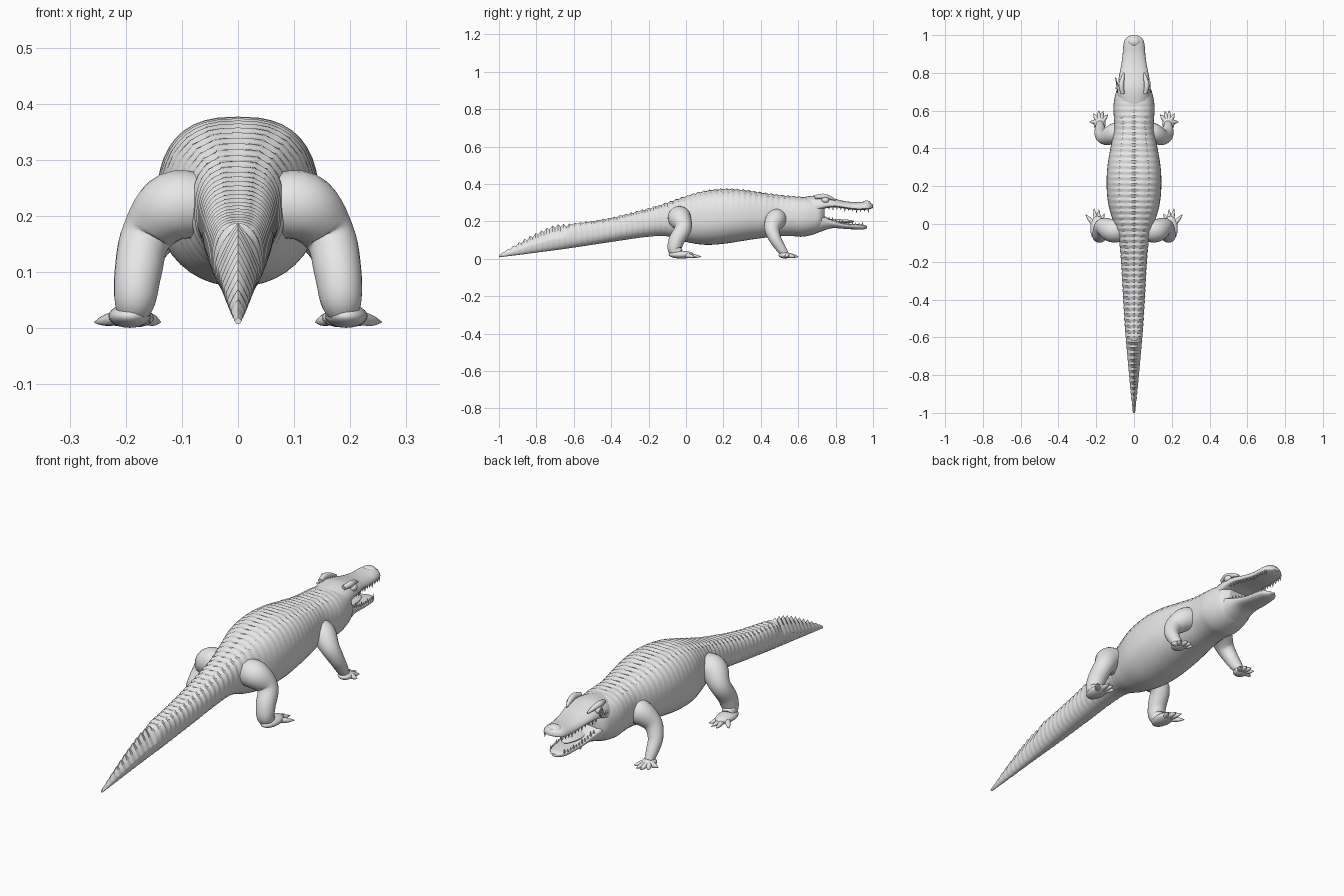
import bpy, bmesh, math
from mathutils import Vector, Matrix

cube = bpy.data.objects.get("Cube")
if cube:
    bpy.data.objects.remove(cube)

grey = bpy.data.materials.new("plain grey")
grey.use_nodes = True
grey.diffuse_color = (0.8, 0.8, 0.8, 1)
grey.node_tree.nodes["Principled BSDF"].inputs["Base Color"].default_value = (0.8, 0.8, 0.8, 1)


def finish(name, bm, angle=35):
    bmesh.ops.recalc_face_normals(bm, faces=bm.faces)
    mesh = bpy.data.meshes.new(name)
    bm.to_mesh(mesh)
    bm.free()
    mesh.materials.append(grey)
    ob = bpy.data.objects.new(name, mesh)
    bpy.context.collection.objects.link(ob)
    bpy.ops.object.select_all(action='DESELECT')
    ob.select_set(True)
    bpy.context.view_layer.objects.active = ob
    bpy.ops.object.shade_smooth_by_angle(angle=math.radians(angle))
    return ob


def sample(keys, t):
    """Smooth interpolation of rows (parameter, values...)."""
    i = 0
    while i < len(keys) - 2 and t > keys[i + 1][0]:
        i += 1
    a, b = keys[i], keys[i + 1]
    p, n = keys[max(i - 1, 0)], keys[min(i + 2, len(keys) - 1)]
    h = b[0] - a[0]
    u = min(max((t - a[0]) / h, 0), 1)
    out = []
    for k in range(1, len(a)):
        m0 = (b[k] - p[k]) / (b[0] - p[0]) * h
        m1 = (n[k] - a[k]) / (n[0] - a[0]) * h
        out.append((2*u**3 - 3*u**2 + 1) * a[k] + (u**3 - 2*u**2 + u) * m0
                   + (3*u**2 - 2*u**3) * b[k] + (u**3 - u**2) * m1)
    return out


def skin(bm, rings):
    loops = [[bm.verts.new(p) for p in ring] for ring in rings]
    n = len(loops[0])
    for a, b in zip(loops, loops[1:]):
        for k in range(n):
            bm.faces.new((a[k], a[(k + 1) % n], b[(k + 1) % n], b[k]))
    bm.faces.new(loops[0])
    bm.faces.new(loops[-1])


def section(y, w, top, bottom, middle, n_top, n_low, sides, bump=None):
    """Rounded-box cross-section across the body."""
    mid = bottom + (top - bottom) * middle
    ring = []
    for k in range(sides):
        a = math.tau * k / sides
        c, s = math.cos(a), math.sin(a)
        e = 2 / (n_top if s > 0 else n_low)
        x = w * math.copysign(abs(c) ** e, c)
        z = mid + (top - mid if s > 0 else mid - bottom) * math.copysign(abs(s) ** e, s)
        if bump:
            dx, dz = bump(y, c, s)
            x, z = x + dx, z + dz
        ring.append((x, y, z))
    return ring


def tube(bm, points, side, steps=5, sides=16):
    """Round limb through (x, y, z, radius) points."""
    keys = [(i, *p) for i, p in enumerate(points)]
    last = len(points) - 1
    rows = [sample(keys, last * i / (steps * last)) for i in range(steps * last + 1)]
    centres = [Vector((r[0] * side, r[1], r[2])) for r in rows]
    u = Vector((0.1, 0.9, 0.3))
    rings = []
    for i, c in enumerate(centres):
        t = (centres[min(i + 1, len(rows) - 1)] - centres[max(i - 1, 0)]).normalized()
        u = u - t * u.dot(t)
        if u.length < 0.05:
            u = t.orthogonal()
        u.normalize()
        v = t.cross(u)
        rings.append([c + rows[i][3] * (u * math.cos(math.tau * k / sides)
                      + v * math.sin(math.tau * k / sides)) for k in range(sides)])
    skin(bm, rings)


def ball(bm, centre, size, segments=20):
    m = Matrix.Translation(centre) @ Matrix.Diagonal((*size, 1))
    bmesh.ops.create_uvsphere(bm, u_segments=segments, v_segments=12, radius=1, matrix=m)


# Body and tail: rows of y, half width, top, bottom
trunk = [(-1, .006, .02, .008), (-.9, .018, .085, .02), (-.8, .028, .14, .033),
         (-.7, .037, .182, .046), (-.6, .046, .19, .06), (-.4, .059, .222, .09),
         (-.2, .07, .272, .118), (-.1, .08, .303, .12), (0, .107, .338, .09),
         (.1, .135, .366, .075), (.2, .145, .377, .08), (.3, .141, .373, .095),
         (.4, .125, .358, .11), (.5, .106, .344, .12), (.57, .107, .337, .121),
         (.62, .109, .333, .118), (.68, .1, .325, .13), (.72, .085, .31, .15),
         (.745, .05, .28, .19)]
STEP = .0075
TEETH = (0, .35, 1, .6)


def scales(y, c, s):
    # Transverse scute rows: high on the tail crest, low on the back, faint ribs on the tail sides
    wave = TEETH[round((y + 1) / STEP) % 4] - 1
    if y < -.61:
        lift = .016 * min(1, (y + 1) / .12) * max(0, s) ** 3
    else:
        fade = min(1, max(0, (.7 - y) / .15))
        keel = .6 + .4 * math.cos(c * 9 * math.pi)
        lift = .0095 * fade * keel * max(0, s) ** .6 if s > .3 else 0
    rib = .0035 * min(1, max(0, .05 - y) / .15) * min(1, (y + 1) / .1)
    return wave * rib * c, wave * lift


bm = bmesh.new()
rings = []
for i in range(int(1.745 / STEP) + 1):
    y = -1 + i * STEP
    w, top, low = sample(trunk, y)
    blend = min(1, max(0, (y + .66) / .06))
    rings.append(section(y, w, top, low, .45, 1.1 + 1.5 * blend, 2.1, 40, scales))
skin(bm, rings)
finish("body_and_tail", bm, 30)

# Jaws
upper = [(.58, .07, .32, .2), (.66, .088, .335, .235), (.72, .088, .338, .262),
         (.78, .08, .325, .275), (.84, .068, .31, .27), (.9, .06, .303, .262),
         (.96, .054, .305, .262), (.985, .042, .3, .266), (1, .015, .288, .272)]
lower = [(.58, .08, .25, .12), (.66, .09, .25, .125), (.72, .08, .235, .145),
         (.78, .066, .21, .163), (.85, .055, .19, .16), (.92, .046, .185, .156),
         (.95, .036, .182, .157), (.968, .012, .175, .162)]
for name, keys, middle, up in (("upper_jaw", upper, .2, -1), ("lower_jaw", lower, .75, 1)):
    first, last = keys[0][0], keys[-1][0]
    bm = bmesh.new()
    skin(bm, [section(y, *sample(keys, y), middle, 2.2, 2.4, 28)
              for y in (first + (last - first) * i / 40 for i in range(41))])
    finish(name, bm, 50)
    # Teeth along the jaw edge
    bm = bmesh.new()
    for i in range(11):
        y = .765 + (last - .79) * i / 10
        w, top, low = sample(keys, y)
        size = .022 if i % 3 == 1 else .014
        base = low + .003 if up < 0 else top - .006
        for side in (1, -1):
            m = Matrix.Translation((side * (w * .88), y, base + up * size / 2))
            bmesh.ops.create_cone(bm, cap_ends=True, segments=8, radius1=.005 if up > 0 else .0005,
                                  radius2=.0005 if up > 0 else .005, depth=size, matrix=m)
    finish(name + "_teeth", bm)

bm = bmesh.new()
ball(bm, (0, .8, .2), (.035, .1, .012))
finish("tongue", bm)
bm = bmesh.new()
ball(bm, (0, .965, .293), (.033, .026, .018))
finish("nose_bump", bm)

# Eyes, legs and feet, on both sides
hind = [(.05, -.035, .215, .055), (.115, -.035, .217, .062), (.163, -.015, .165, .046),
        (.178, -.05, .1, .042), (.184, -.06, .05, .037), (.19, -.035, .028, .026)]
fore = [(.05, .49, .21, .05), (.1, .48, .21, .055), (.15, .46, .165, .042),
        (.176, .475, .11, .033), (.18, .505, .06, .027), (.18, .53, .026, .02)]
hind_toes = [(.157, .055), (.185, .078), (.212, .082), (.256, .05)]
fore_toes = [(.138, .58), (.163, .598), (.187, .602), (.215, .585), (.235, .54)]
for side, label in ((1, "left_"), (-1, "right_")):
    bm = bmesh.new()
    ball(bm, (side * .073, .745, .314), (.015, .02, .016))
    finish(label + "eye", bm)
    bm = bmesh.new()
    tube(bm, [(.06, .69, .33, .01), (.067, .73, .334, .014), (.062, .765, .328, .011),
              (.054, .8, .315, .004)], side)
    finish(label + "brow", bm)
    for name, path, toes, palm, size in (
            ("hind", hind, hind_toes, (.193, -.025, .022), (.038, .068, .021)),
            ("front", fore, fore_toes, (.182, .53, .019), (.032, .036, .017))):
        bm = bmesh.new()
        tube(bm, path, side, 6, 24)
        finish(label + name + "_leg", bm, 60)
        bm = bmesh.new()
        ball(bm, (palm[0] * side, palm[1], palm[2]), size)
        for x, y in toes:
            # Each toe leaves the palm and narrows to a claw
            sx, sy = palm[0] + (x - palm[0]) * .25, palm[1] + size[1] * .3
            mx, my = sx + (x - sx) * .6, sy + (y - sy) * .6
            tube(bm, [(sx, sy, .02, .014), (mx, my, .014, .01),
                      (x, y, .011, .001)], side, 4, 10)
        finish(label + name + "_foot", bm, 60)

# Round eyeglass with a hanging bead, on one side only
bpy.ops.mesh.primitive_torus_add(major_radius=.016, minor_radius=.003, major_segments=28,
                                 minor_segments=8, location=(-.094, .757, .312),
                                 rotation=(0, math.pi / 2, .2))
ring = bpy.context.object
ring.name = "eyeglass_ring"
ring.data.materials.append(grey)
bpy.ops.object.shade_smooth()
bm = bmesh.new()
tube(bm, [(.095, .742, .306, .0018), (.094, .728, .292, .0018), (.093, .718, .298, .0018)], -1, 5, 8)
ball(bm, (-.094, .718, .3), (.005, .005, .005), 12)
finish("eyeglass_cord", bm)
